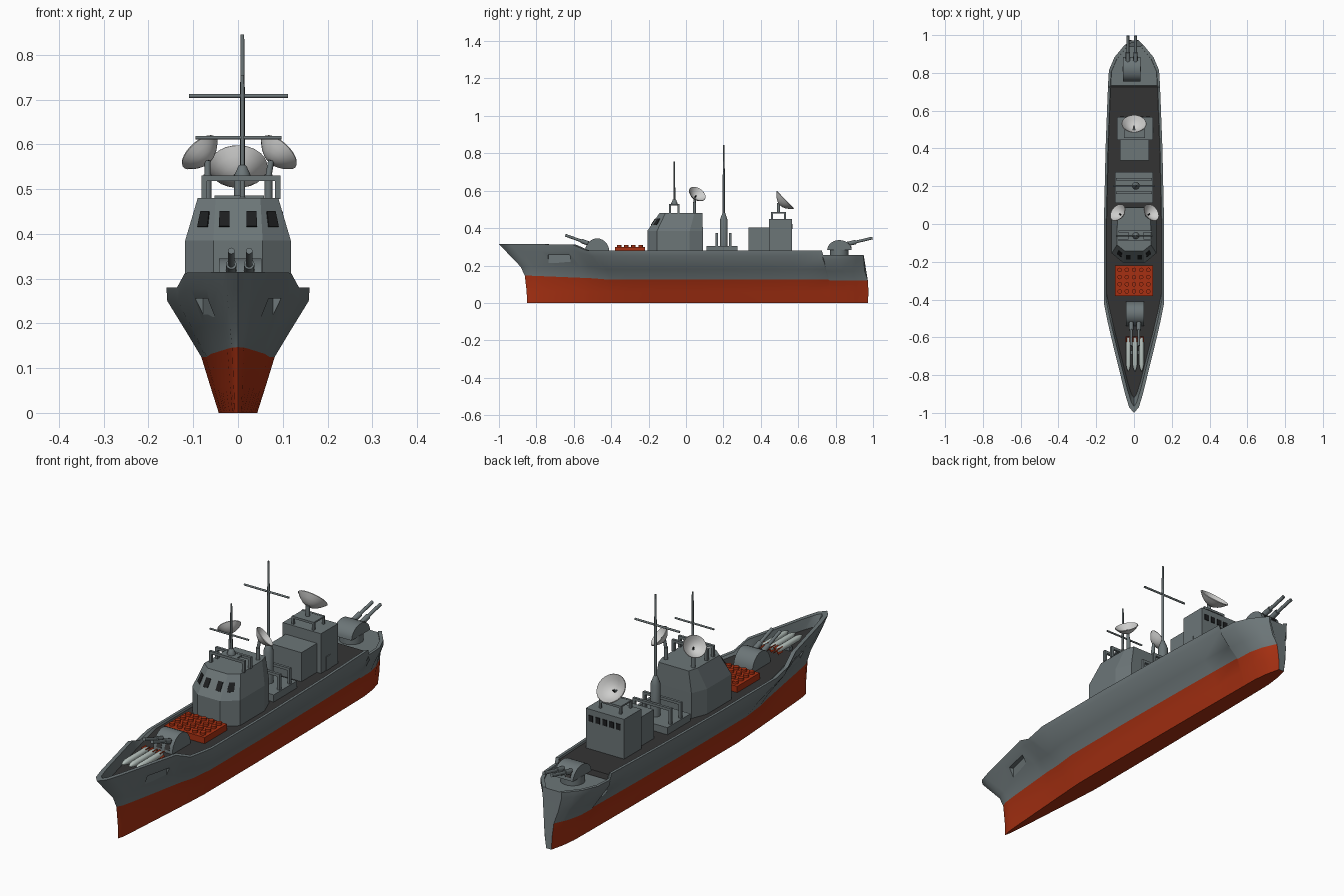
import bpy, bmesh
from math import pi, sin, cos, radians
from mathutils import Vector

if "Cube" in bpy.data.objects:
    bpy.data.objects.remove(bpy.data.objects["Cube"])


def material(name, r, g, b):
    m = bpy.data.materials.new(name)
    m.use_nodes = True
    m.diffuse_color = (r, g, b, 1)
    m.node_tree.nodes["Principled BSDF"].inputs["Base Color"].default_value = (r, g, b, 1)
    return m


GREY = material("navy grey", 0.15, 0.18, 0.187)
RED = material("hull red", 0.39, 0.03, 0.006)
DARK = material("deck charcoal", 0.034, 0.034, 0.034)
GLASS = material("window black", 0.012, 0.013, 0.014)
WHITE = material("dish white", 0.62, 0.62, 0.61)
PALE = material("missile pale grey", 0.48, 0.55, 0.52)


def loft(name, rings, mat, smooth=0, more=(), rule=None):
    """Bridge closed rings of points, cap both ends; rule(segment, centre) picks a material slot."""
    bm = bmesh.new()
    rows = [[bm.verts.new(p) for p in ring] for ring in rings]
    n = len(rows[0])
    for a, b in zip(rows, rows[1:]):
        for i in range(n):
            j = (i + 1) % n
            f = bm.faces.new((a[i], a[j], b[j], b[i]))
            if rule:
                f.material_index = rule(i, f.calc_center_median())
    bm.faces.new(rows[0])
    bm.faces.new(rows[-1])
    bmesh.ops.remove_doubles(bm, verts=bm.verts, dist=0.0002)
    bmesh.ops.recalc_face_normals(bm, faces=bm.faces)
    me = bpy.data.meshes.new(name)
    bm.to_mesh(me)
    bm.free()
    ob = bpy.data.objects.new(name, me)
    bpy.context.collection.objects.link(ob)
    for m in (mat, *more):
        me.materials.append(m)
    if smooth:
        bpy.ops.object.select_all(action="DESELECT")
        ob.select_set(True)
        bpy.context.view_layer.objects.active = ob
        bpy.ops.object.shade_smooth_by_angle(angle=radians(smooth))
    return ob


def box(name, x0, x1, y0, y1, z0, z1, mat=GREY):
    return loft(name, [[(x0, y0, z), (x1, y0, z), (x1, y1, z), (x0, y1, z)] for z in (z0, z1)], mat)


def turned(name, base, axis, profile, mat=GREY, n=12):
    """Revolve (distance, radius) pairs about an axis."""
    axis = Vector(axis).normalized()
    u = axis.orthogonal().normalized()
    v = axis.cross(u)
    rings = [[Vector(base) + axis * d + (u * cos(2 * pi * i / n) + v * sin(2 * pi * i / n)) * r
              for i in range(n)] for d, r in profile]
    return loft(name, rings, mat, 40)


def rod(name, a, b, r, mat=GREY, n=10):
    d = Vector(b) - Vector(a)
    return turned(name, a, d, [(0, r), (d.length, r)], mat, n)


def plate(name, quad, u0, u1, v0, v1, mat=GLASS):
    """Thin plate on a quad given as bottom-left, bottom-right, top-right, top-left."""
    a, b, c, d = map(Vector, quad)
    nrm = (b - a).cross(d - a).normalized()
    at = lambda u, v: a.lerp(b, u).lerp(d.lerp(c, u), v)
    pts = [at(u0, v0), at(u1, v0), at(u1, v1), at(u0, v1)]
    return loft(name, [[p + nrm * h for p in pts] for h in (-0.002, 0.003)], mat)


def interp(table, t):
    for (t0, a), (t1, b) in zip(table, table[1:]):
        if t <= t1:
            return a + (b - a) * (t - t0) / (t1 - t0)
    return table[-1][1]


# Hull: levels of (height, half width, bow y, stern y), keel to rim
LEVELS = [(0.0, 0.043, -0.85, 0.972), (0.06, 0.062, -0.852, 0.976), (0.125, 0.082, -0.862, 0.972),
          (0.18, 0.115, -0.885, 0.955), (0.25, 0.158, -0.965, 0.95), (0.28, 0.16, -1.0, 0.95)]
PLAN = [(0, 0), (0.015, 0.16), (0.05, 0.29), (0.1, 0.44), (0.15, 0.59), (0.2, 0.74), (0.25, 0.88),
        (0.3, 1), (0.5, 1), (0.72, 0.94), (0.89, 0.86), (0.93, 0.83), (0.965, 0.65), (1, 0.3)]
SHEER = [(0, 0.315), (0.2, 0.313), (0.24, 0.28), (0.885, 0.28), (0.889, 0.256), (1, 0.256)]
stations = sorted({t for t, _ in PLAN} | {t for t, _ in SHEER} | {0.005, 0.03, 0.175, 0.4, 0.6, 0.8, 0.98})
rings = []
for t in stations:
    f, top = interp(PLAN, t), interp(SHEER, t)
    side = []
    for z, w, bow, stern in LEVELS:
        rise = (z / 0.28) ** 2 * (top - 0.28)
        if z == 0.125:
            rise += 0.015 * max(0, 1 - t / 0.2)
        side.append((w * f, bow + t * (stern - bow), z + rise))
    inner = max(0, 0.16 * f - 0.012)
    floor = 0.272 if t < 0.887 else 0.251
    side.append((inner, -0.975 + t * 1.915, top))
    side.append((inner * 0.98, -0.93 + t * 1.87, floor))
    rings.append(side + [(-x, y, z) for x, y, z in reversed(side)])


def hull_rule(i, c):
    if i in (0, 1, 13, 14, 15):
        return 1
    return 2 if i == 7 and c.y < 0.735 else 0


hull = loft("hull", rings, GREY, 35, (RED, DARK), hull_rule)

# Anchor recesses on both bows
for s in (1, -1):
    cut = box("anchor_recess_cutter", -0.04, 0.04, -0.06, 0.06, -0.032, 0.032)
    cut.location = (s * 0.104, -0.685, 0.224)
    cut.rotation_euler.z = -s * radians(13)
    cut.hide_render = True
    cut.display_type = "WIRE"
    cut.hide_set(True)
    mod = hull.modifiers.new("anchor_recess", "BOOLEAN")
    mod.operation, mod.solver, mod.object = "DIFFERENCE", "EXACT", cut


# Twin gun turrets; s is the firing direction along y
def gun(name, x, y, z, height, s, tip):
    arc = [(0.065 * cos(pi * i / 14), z + height * sin(pi * i / 14)) for i in range(15)]
    loft(name + "_turret", [[(x + k, y + a, b) for a, b in arc] for k in (-0.047, 0.047)], GREY, 30)
    for k in (-0.02, 0.02):
        root = (x + k, y + s * 0.03, z + height * 0.55)
        end = Vector((x + k, *tip))
        rod(name + "_barrel", root, end, 0.0075)
        rod(name + "_cuff", root, Vector(root).lerp(end, 0.4), 0.012)
        plate(name + "_slot", [(x + k - s * -0.012, y + s * 0.064, z + 0.012), (x + k + s * -0.012, y + s * 0.064, z + 0.012),
              (x + k + s * -0.012, y + s * 0.046, z + height * 0.72), (x + k - s * -0.012, y + s * 0.046, z + height * 0.72)],
              0, 1, 0, 1, DARK)


gun("front_gun", 0.005, -0.475, 0.272, 0.073, -1, (-0.645, 0.362))
gun("rear_gun", -0.012, 0.82, 0.283, 0.053, 1, (0.997, 0.347))
rod("rear_gun_base", (-0.012, 0.82, 0.245), (-0.012, 0.82, 0.285), 0.05, GREY, 20)

# Bow missiles with red crossed fins
for x in (-0.03, 0.005, 0.04):
    turned("missile", (x, -0.6, 0.297), (0, -1, 0),
           [(0, 0.011), (0.01, 0.013), (0.145, 0.013), (0.165, 0.009), (0.18, 0.002)], PALE)
    for a in (45, -45):
        fin = box("missile_fin", -0.018, 0.018, -0.015, 0.015, -0.002, 0.002, RED)
        fin.location = (x, -0.61, 0.297)
        fin.rotation_euler.y = radians(a)
box("missile_rack", -0.045, 0.055, -0.69, -0.67, 0.268, 0.287)

# Red launch cell block
box("launcher_block", -0.1, 0.1, -0.38, -0.22, 0.268, 0.3, RED)
for i in range(5):
    for j in range(4):
        p = (-0.076 + i * 0.038, -0.357 + j * 0.038)
        rod("launcher_lid", (*p, 0.299), (*p, 0.311), 0.012, RED)

# Bridge
LOWER = [(0.055, -0.207), (0.118, -0.155), (0.118, 0.02), (0.09, 0.09)]
UPPER = [(0.05, -0.142), (0.09, -0.11), (0.088, 0.045), (0.075, 0.088)]
both = lambda pts, z: [(x, y, z) for x, y in pts] + [(-x, y, z) for x, y in reversed(pts)]
low, high = both(LOWER, 0.385), both(UPPER, 0.48)
loft("bridge", [both(LOWER, 0.268), low, high], GREY)
front = (low[7], low[0], high[0], high[7])
for u in (0.1, 0.68):
    plate("bridge_front_window", front, u, u + 0.22, 0.32, 0.68)
plate("bridge_corner_window", (low[0], low[1], high[1], high[0]), 0.25, 0.65, 0.32, 0.68)
plate("bridge_corner_window", (low[6], low[7], high[7], high[6]), 0.35, 0.75, 0.32, 0.68)


# Pipe frames shaped like hurdles
def hurdle(name, x, w, y, z0, z1, t=0.006):
    box(name + "_rail", x - w, x + w, y - t, y + t, z1 - 2 * t, z1)
    for k in (-1, 1):
        c = x + k * (w - t)
        box(name + "_leg", c - t, c + t, y - t, y + t, z0, z1 - t)


# Bridge roof frame, mast and yard
for y in (-0.085, -0.04):
    hurdle("roof_frame", 0.007, 0.088, y, 0.478, 0.53)
box("roof_frame_plate", -0.03, 0.05, -0.09, -0.035, 0.522, 0.529)
turned("bridge_mast", (0.01, -0.062, 0.525), (0, 0, 1),
       [(0, 0.018), (0.008, 0.018), (0.027, 0.009), (0.029, 0.005), (0.23, 0.004)])
rod("bridge_yard", (-0.095, -0.062, 0.615), (0.097, -0.062, 0.615), 0.004)


# Radar dishes
def dish(name, centre, axis, r, foot):
    centre, axis = Vector(centre), Vector(axis).normalized()
    depth = r * 0.6
    steps = [0.02, 0.25, 0.5, 0.75, 1]
    outer = [(-depth * (1 - k * k), r * k) for k in steps]
    inner = [(d + 0.003, q * 0.97) for d, q in reversed(outer)]
    turned(name, centre, axis, outer + inner, WHITE, 24)
    back = centre - axis * depth
    rod(name + "_feed", back, back + axis * depth * 0.6, 0.003, GLASS)
    rod(name + "_arm", back + axis * 0.002, foot[:2] + (foot[2] + 0.05,), 0.007)
    rod(name + "_pedestal", foot, foot[:2] + (foot[2] + 0.055,), 0.009)


for s in (1, -1):
    dish("bridge_dish", (s * 0.088 + 0.003, 0.06, 0.582), (s * 0.6, 0.45, 0.65), 0.05, (s * 0.068, 0.045, 0.478))
dish("rear_dish", (0, 0.53, 0.55), (0, 0.72, 0.7), 0.066, (0, 0.495, 0.478))

# Main mast on its platform
box("mast_platform", -0.1, 0.1, 0.11, 0.275, 0.268, 0.304)
for y in (0.165, 0.237):
    hurdle("mast_frame", 0, 0.095, y, 0.3, 0.375)
turned("main_mast", (0.01, 0.202, 0.3), (0, 0, 1),
       [(0, 0.021), (0.145, 0.021), (0.18, 0.008), (0.182, 0.006), (0.36, 0.006), (0.545, 0.004)])
rod("main_yard", (-0.11, 0.202, 0.708), (0.112, 0.202, 0.708), 0.0045)

# Rear deckhouse
box("deckhouse_front", -0.075, 0.08, 0.335, 0.46, 0.268, 0.402)
box("deckhouse_rear", -0.09, 0.1, 0.445, 0.567, 0.268, 0.45)
rear = ((0.1, 0.567, 0.272), (-0.09, 0.567, 0.272), (-0.09, 0.567, 0.45), (0.1, 0.567, 0.45))
for i in range(5):
    plate("deckhouse_window", rear, 0.08 + i * 0.18, 0.19 + i * 0.18, 0.7, 0.85)
port = ((0.1, 0.445, 0.272), (0.1, 0.567, 0.272), (0.1, 0.567, 0.45), (0.1, 0.445, 0.45))
plate("deckhouse_door", port, 0.3, 0.55, 0.0, 0.35, GREY)
for y in (0.46, 0.53):
    hurdle("deckhouse_frame", 0.003, 0.055, y, 0.448, 0.486, 0.005)
box("deckhouse_frame_top", -0.05, 0.056, 0.455, 0.535, 0.478, 0.485)
